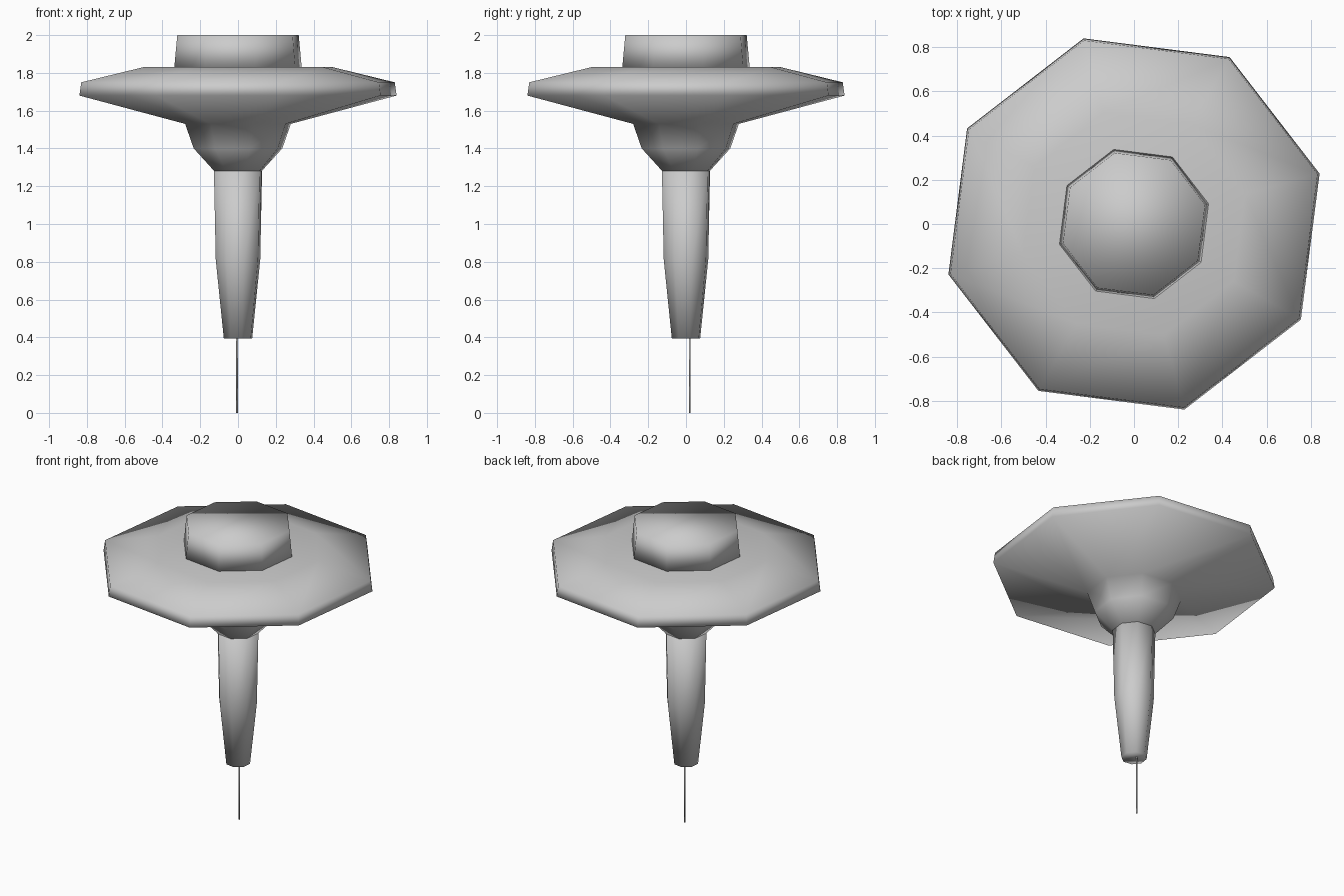
import bpy, bmesh, math

if "Cube" in bpy.data.objects:
    bpy.data.objects.remove(bpy.data.objects["Cube"])

START = math.radians(15.2)  # rotation of the eight-sided parts


def lathe(name, profile, sides=8, centre=(0.0, 0.0)):
    """Capped, smooth-shaded turned shape from (radius, z) points, bottom to top."""
    bm = bmesh.new()
    rings = []
    for r, z in profile:
        ring = []
        for i in range(sides):
            a = START + math.tau * i / sides
            ring.append(bm.verts.new((centre[0] + r * math.cos(a),
                                      centre[1] + r * math.sin(a), z)))
        rings.append(ring)
    for low, high in zip(rings, rings[1:]):
        for i in range(sides):
            j = (i + 1) % sides
            bm.faces.new((low[i], low[j], high[j], high[i]))
    bm.faces.new(rings[0][::-1])
    bm.faces.new(rings[-1])
    for f in bm.faces:
        f.smooth = True
    mesh = bpy.data.meshes.new(name)
    bm.to_mesh(mesh)
    bm.free()
    obj = bpy.data.objects.new(name, mesh)
    bpy.context.collection.objects.link(obj)
    return obj


# Thin pin at the bottom, slightly off the axis
lathe("needle", [(0.005, 0.0), (0.005, 0.42)], 6, (-0.005, 0.02))

# Tapered stem
lathe("stem", [(0.078, 0.395), (0.122, 0.81), (0.132, 1.28)])

# Flared neck and wide plate
lathe("plate", [(0.13, 1.28), (0.243, 1.40), (0.29, 1.53), (0.87, 1.68),
                (0.86, 1.75), (0.52, 1.83)])

# Short cap on the plate
lathe("top_cap", [(0.35, 1.825), (0.333, 2.0)])
